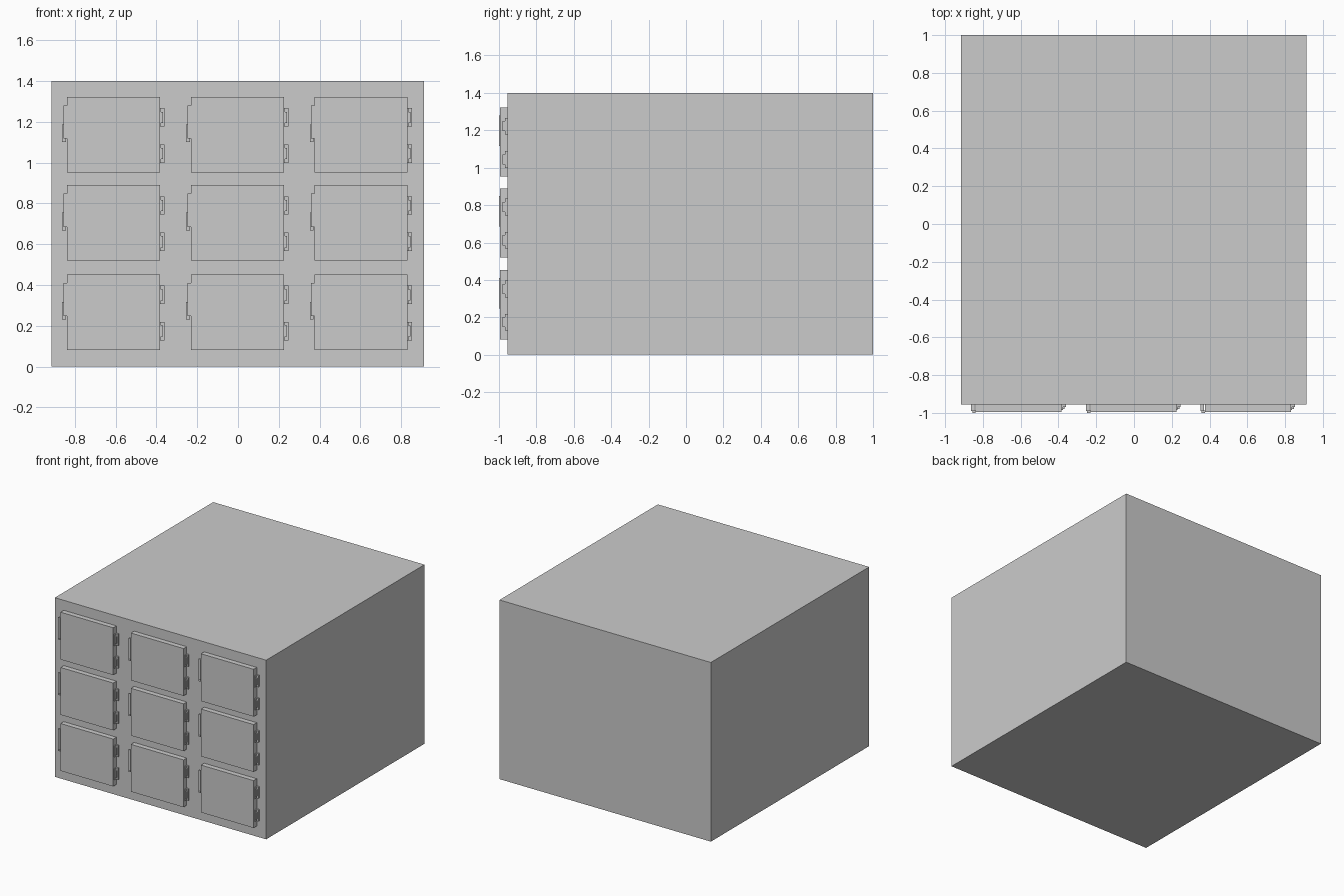
import bpy, bmesh
from mathutils import Vector

if "Cube" in bpy.data.objects:
    bpy.data.objects.remove(bpy.data.objects["Cube"])


def box_object(name, boxes):
    # one object made from axis-aligned boxes given as (x0, x1, y0, y1, z0, z1)
    bm = bmesh.new()
    for x0, x1, y0, y1, z0, z1 in boxes:
        verts = bmesh.ops.create_cube(bm, size=1)["verts"]
        centre = Vector((x0 + x1, y0 + y1, z0 + z1)) / 2
        for v in verts:
            v.co = Vector((v.co.x * (x1 - x0), v.co.y * (y1 - y0), v.co.z * (z1 - z0))) + centre
    mesh = bpy.data.meshes.new(name)
    bm.to_mesh(mesh)
    bm.free()
    obj = bpy.data.objects.new(name, mesh)
    bpy.context.collection.objects.link(obj)
    return obj


FRONT = -0.955   # front plane of the cabinet
DOOR_W, DOOR_H = 0.455, 0.37

# cabinet body
box_object("cabinet_body", [(-0.915, 0.912, FRONT, 1.0, 0, 1.4)])

for row, top in enumerate((1.322, 0.89, 0.452)):
    for col, left in enumerate((-0.838, -0.23, 0.376)):
        tag = f"{row + 1}_{col + 1}"
        right = left + DOOR_W

        # door slab
        box_object("door_" + tag, [(left, right, -0.994, FRONT, top - DOOR_H, top)])

        # latch: base block with a longer lever in front of it
        box_object("latch_" + tag, [
            (left - 0.024, left - 0.006, -0.990, FRONT, top - 0.222, top - 0.135),
            (left - 0.018, left, -1.0, -0.988, top - 0.205, top - 0.042),
        ])

        # two hinges: leaf against the cabinet with a short knuckle
        for n, drop in enumerate((0.1, 0.278)):
            z = top - drop
            box_object(f"hinge_{tag}_{n + 1}", [
                (right, right + 0.022, -0.968, FRONT, z - 0.045, z + 0.045),
                (right, right + 0.006, -0.984, FRONT, z - 0.045, z + 0.045),
                (right + 0.006, right + 0.015, -0.980, -0.966, z - 0.027, z + 0.027),
            ])
